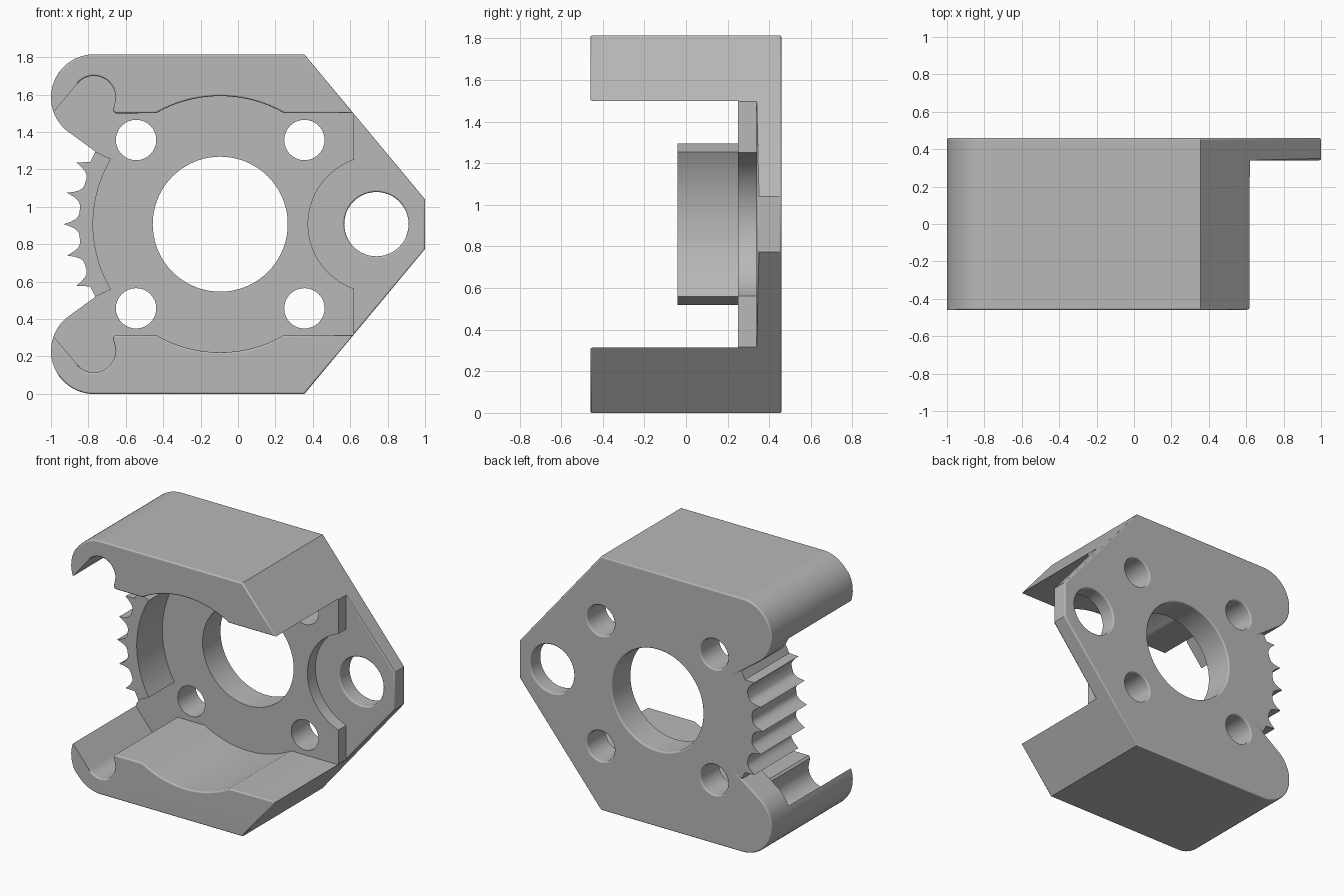
import bpy, bmesh
from math import sin, cos, radians

if "Cube" in bpy.data.objects:
    bpy.data.objects.remove(bpy.data.objects["Cube"], do_unlink=True)

MID = 0.907            # height of the symmetry plane
CX = -0.095            # centre of the bore
FRONT, BACK, LEDGE, FLOOR = -0.46, 0.46, 0.34, 0.25


def arc(x, z, r, a0, a1, n):
    """Points on an arc in the x-z plane, angles in degrees."""
    angles = [radians(a0 + (a1 - a0) * i / n) for i in range(n + 1)]
    return [(x + r * cos(a), z + r * sin(a)) for a in angles]


def mirrored(upper, middle=()):
    """Close an upper half profile with its reflection."""
    return upper + list(middle) + [(x, 2 * MID - z) for x, z in reversed(upper)]


def prism(name, profile, y0, y1):
    """Extrude an x-z profile along y."""
    bm = bmesh.new()
    face = bm.faces.new([bm.verts.new((x, y0, z)) for x, z in profile])
    moved = bmesh.ops.extrude_face_region(bm, geom=[face])["geom"]
    verts = [v for v in moved if isinstance(v, bmesh.types.BMVert)]
    bmesh.ops.translate(bm, verts=verts, vec=(0, y1 - y0, 0))
    bmesh.ops.recalc_face_normals(bm, faces=bm.faces)
    mesh = bpy.data.meshes.new(name)
    bm.to_mesh(mesh)
    bm.free()
    obj = bpy.data.objects.new(name, mesh)
    bpy.context.collection.objects.link(obj)
    return obj


# Outer silhouette: chamfered nose, rounded hooks and scalloped teeth
def tooth_point(angle):
    u = (angle / 11.6) % 1
    r = 0.755 + 0.081 * abs(2 * u - 1) ** 3.5
    a = radians(180 - angle)
    return (CX + r * cos(a), MID + r * sin(a))


outline = [(1.0, 1.04), (0.355, 1.815)]
outline += arc(-0.77, 1.585, 0.23, 90, 238, 24)
outline += [(-0.762, 1.295), (-0.79, 1.24)]
outline += [tooth_point(23.2 * (1 - i / 24)) for i in range(24)]
body = prism("clamp_body", mirrored(outline, [tooth_point(0)]), FRONT, BACK)

# Space between the jaws, with hook slots, leaving the toothed wall
gap = [(1.3, 1.5)]
gap += arc(CX, MID, 0.685, 60, 120, 24)
gap += [(-0.655, 1.5), (-0.668, 1.515)]
gap += arc(-0.77, 1.585, 0.115, -20, 140, 20)
gap += [(-1.115, 1.353), (-0.95, 1.25), (-0.775, 1.301)]
gap += arc(CX, MID, 0.68, 149.2, 178, 12)
cutters = [prism("jaw_gap_cutter", mirrored(gap), -0.7, FLOOR)]

# Front of the toothed wall
wall = [(-0.6, MID + 0.45), (-1.3, MID + 0.45)]
cutters.append(prism("wall_front_cutter", mirrored(wall), -0.6, -0.04))

# Thin nose with a round recess around its hole
nose = [(1.3, 1.56), (0.62, 1.56)] + arc(0.74, MID, 0.365, 109.2, 178, 20)
cutters.append(prism("nose_cutter", mirrored(nose), -0.65, LEDGE))

# Bore, nose hole and four screw holes
holes = [(CX, MID, 0.361, 72), (0.74, MID, 0.172, 48)]
holes += [(CX + sx * 0.45, MID + sz * 0.45, 0.108, 32) for sx in (-1, 1) for sz in (-1, 1)]
for x, z, r, n in holes:
    cutters.append(prism("hole_cutter", arc(x, z, r, 0, 360, n)[:-1], 0.1, 0.6))

for cutter in cutters:
    cutter.hide_render = True
    mod = body.modifiers.new("cut", "BOOLEAN")
    mod.operation = "DIFFERENCE"
    mod.solver = "EXACT"
    mod.object = cutter

# Bake the cuts
graph = bpy.context.evaluated_depsgraph_get()
mesh = bpy.data.meshes.new_from_object(body.evaluated_get(graph))
body.modifiers.clear()
body.data = mesh
for cutter in cutters:
    bpy.data.objects.remove(cutter, do_unlink=True)

# Small fillets on the front, ledge and back rims, leaving the teeth sharp
bm = bmesh.new()
bm.from_mesh(mesh)
bmesh.ops.remove_doubles(bm, verts=bm.verts, dist=0.0002)


def is_rim(edge):
    if len(edge.link_faces) != 2 or not edge.is_convex:
        return False
    if edge.calc_face_angle(0) < radians(60):
        return False
    on_plane = any(all(abs(v.co.y - y) < 0.001 for v in edge.verts)
                   for y in (FRONT, LEDGE, BACK))
    on_teeth = all(v.co.x < -0.7 and abs(v.co.z - MID) < 0.45 for v in edge.verts)
    on_tip = edge.verts[0].co.y < 0 and min(v.co.x for v in edge.verts) < -0.96
    return on_plane and not on_teeth and not on_tip


bmesh.ops.bevel(bm, geom=[e for e in bm.edges if is_rim(e)], offset=0.011,
                offset_type="OFFSET", segments=3, profile=0.5, affect="EDGES",
                clamp_overlap=False, loop_slide=False)
bmesh.ops.recalc_face_normals(bm, faces=bm.faces)
bm.to_mesh(mesh)
bm.free()

# Plain grey material
grey = bpy.data.materials.new("plain_grey")
grey.use_nodes = True
grey.diffuse_color = (0.48, 0.48, 0.48, 1)
grey.node_tree.nodes["Principled BSDF"].inputs["Base Color"].default_value = (0.48, 0.48, 0.48, 1)
mesh.materials.clear()
mesh.materials.append(grey)

# Smooth curved walls, keep hard corners
bpy.ops.object.select_all(action="DESELECT")
body.select_set(True)
bpy.context.view_layer.objects.active = body
bpy.ops.object.shade_smooth_by_angle(angle=radians(35))
weighted = body.modifiers.new("weighted_normals", "WEIGHTED_NORMAL")
weighted.keep_sharp = True
